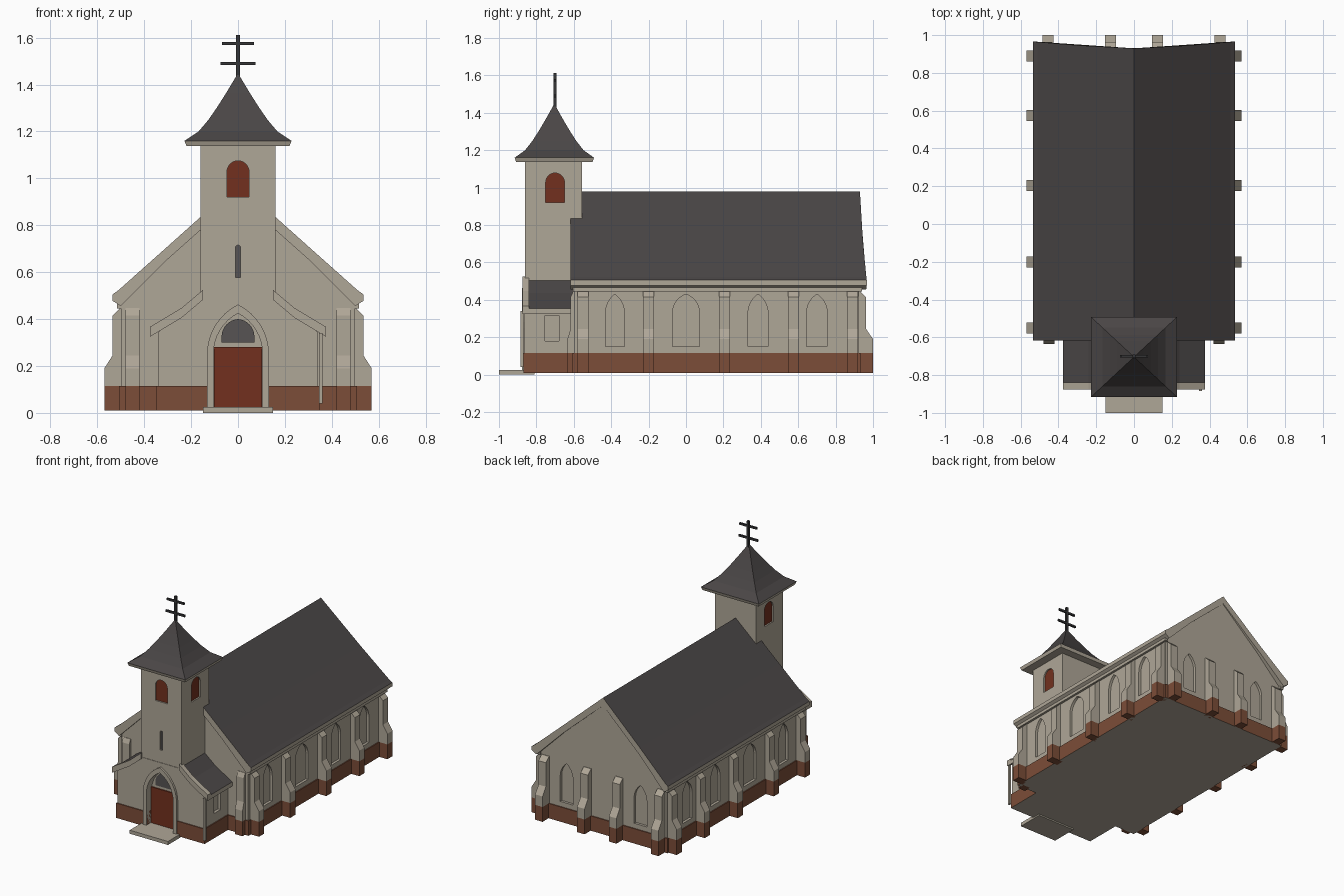
import bpy, bmesh, math
from mathutils import Matrix, Vector

if "Cube" in bpy.data.objects:
    bpy.data.objects.remove(bpy.data.objects["Cube"])


def material(name, r, g, b):
    m = bpy.data.materials.new(name)
    m.diffuse_color = (r, g, b, 1)
    m.use_nodes = True
    m.node_tree.nodes["Principled BSDF"].inputs["Base Color"].default_value = m.diffuse_color
    return m


STONE = material("cream plaster", 0.43, 0.385, 0.31)
SLATE = material("dark slate", 0.068, 0.061, 0.061)
BRICK = material("brown brick", 0.20, 0.075, 0.04)
RED = material("red painted wood", 0.17, 0.03, 0.013)
GLASS = material("grey glass", 0.095, 0.088, 0.088)
IRON = material("black iron", 0.035, 0.035, 0.037)


def make(name, bm, *mats):
    bmesh.ops.recalc_face_normals(bm, faces=bm.faces)
    me = bpy.data.meshes.new(name)
    bm.to_mesh(me)
    bm.free()
    for m in mats:
        me.materials.append(m)
    ob = bpy.data.objects.new(name, me)
    bpy.context.collection.objects.link(ob)
    return ob


def prism(name, pts, axis, a, b, *mats, matrix=None):
    """Extrude a profile: (x,z) along y, or (y,z) along x."""
    bm = bmesh.new()
    put = (lambda p, t: (p[0], t, p[1])) if axis == "y" else (lambda p, t: (t, p[0], p[1]))
    lo = [bm.verts.new(put(p, a)) for p in pts]
    hi = [bm.verts.new(put(p, b)) for p in pts]
    n = len(pts)
    bm.faces.new(lo)
    bm.faces.new(hi[::-1])
    for i in range(n):
        bm.faces.new((lo[i], hi[i], hi[(i + 1) % n], lo[(i + 1) % n]))
    if matrix:
        bm.transform(matrix)
    return make(name, bm, *mats)


def box(name, x0, x1, y0, y1, z0, z1, *mats):
    return prism(name, [(x0, z0), (x1, z0), (x1, z1), (x0, z1)], "y", y0, y1, *mats)


def mirror(half):
    return half + [(-x, z) for x, z in reversed(half) if x > 1e-6]


def arch(c, w, z0, spring, top, n=8):
    """Pointed (or round, when rise equals w) arch outline, centred on c."""
    h = top - spring
    k = (h * h - w * w) / (2 * w)
    r, end = w + k, math.atan2(h, k)
    half = [(w, z0)] + [(r * math.cos(end * i / n) - k, spring + r * math.sin(end * i / n))
                        for i in range(n)] + [(0, top)]
    return [(c + x, z) for x, z in mirror(half)]


def colour_faces(ob, rule):
    for p in ob.data.polygons:
        p.material_index = 1 if rule(p.normal) else 0


def cut(ob, cutters):
    for c in cutters:
        m = ob.modifiers.new("cut", "BOOLEAN")
        m.operation, m.solver, m.object = "DIFFERENCE", "EXACT", c
    dg = bpy.context.evaluated_depsgraph_get()
    me = bpy.data.meshes.new_from_object(ob.evaluated_get(dg))
    ob.modifiers.clear()
    ob.data = me


def remove(obs):
    for o in obs:
        bpy.data.objects.remove(o)


up = lambda n: n.z > 0.3
down = lambda n: n.z < -0.5

# Nave walls with recessed pointed windows
nave = prism("nave_walls", mirror([(0.5, 0.11), (0.5, 0.5), (0, 0.95)]), "y", -0.6, 0.925, STONE)
cutters = []
for y, w in ((-0.38, 0.05), (0, 0.072), (0.385, 0.053), (0.7, 0.055)):
    for s in (-1, 1):
        cutters.append(prism("cutter", arch(y, w, 0.15, 0.33, 0.43), "x", s * 0.482, s * 0.6))
for x in (-0.29, 0.29):
    cutters.append(prism("cutter", arch(x, 0.05, 0.15, 0.33, 0.43), "y", 0.907, 1.0))
cut(nave, cutters)
remove(cutters)
plinth = box("nave_plinth", -0.507, 0.507, -0.607, 0.932, 0.01, 0.115, BRICK, STONE)
colour_faces(plinth, down)

# Nave roof, back verge flaring out towards the eaves, and cornice
roof = prism("nave_roof", mirror([(0.5, 0.455), (0.535, 0.478), (0.535, 0.505), (0.51, 0.523),
                                  (0.3, 0.71), (0, 0.978)]) + [(-0.3, 0.655), (0, 0.922), (0.3, 0.655)],
             "y", -0.618, 0.93, STONE, SLATE)
for v in roof.data.vertices:
    if v.co.y > 0:
        v.co.y += 0.036 * (abs(v.co.x) / 0.53) ** 1.4
colour_faces(roof, up)
for s in (-1, 1):
    box("cornice", min(s * .49, s * .516), max(s * .49, s * .516), -0.605, 0.94, 0.445, 0.485, STONE)


# Stepped buttresses with brick feet
def buttress(x, y, angle, depth=0.07, w=0.029):
    mat = Matrix.Translation((x, y, 0)) @ Matrix.Rotation(math.radians(angle), 4, "Z")
    d = depth
    foot = [(d, 0.01), (d, 0.115), (-0.02, 0.115), (-0.02, 0.01)]
    shaft = [(d, 0.115), (d, 0.19), (d * 0.5, 0.245), (d * 0.5, 0.415), (0.003, 0.447),
             (-0.02, 0.447), (-0.02, 0.115)]
    # profile lies in local y, so local +y points outward
    prism("buttress_foot", foot, "x", -w, w, BRICK, matrix=mat)
    prism("buttress", shaft, "x", -w, w, STONE, matrix=mat)


for y in (-0.55, -0.2, 0.205, 0.575, 0.89):
    buttress(0.5, y, -90)
    buttress(-0.5, y, 90)
for x in (-0.455, -0.125, 0.125, 0.455):
    buttress(x, 0.925, 0, 0.075)
for x in (-0.45, 0.45):
    buttress(x, -0.6, 180, 0.034)

# Porch with a deep portal recess and small side windows
porch = prism("porch_walls", mirror([(0.34, 0.02), (0.34, 0.345), (0.24, 0.42), (0.16, 0.49)]),
              "y", -0.863, -0.59, STONE)
porch_plinth = box("porch_plinth", -0.347, 0.347, -0.87, -0.6, 0.01, 0.115, BRICK, STONE)
colour_faces(porch_plinth, down)
portal = prism("cutter", arch(0, 0.105, -0.05, 0.25, 0.425), "y", -0.82, -0.95)
sides = [box("cutter", min(s * .32, s * .4), max(s * .32, s * .4), -0.755, -0.68, 0.18, 0.315) for s in (-1, 1)]
cut(porch, [portal] + sides)
cut(porch_plinth, [portal])
remove([portal] + sides)

# Portal frame, door, fanlight and step
outer = arch(0, 0.132, 0.02, 0.25, 0.462)
inner = arch(0, 0.105, 0.02, 0.25, 0.425)
prism("portal_frame", outer + inner[::-1], "y", -0.878, -0.85, STONE)
prism("door", [(-0.102, 0.025), (0.102, 0.025), (0.102, 0.28), (-0.102, 0.28)], "y", -0.828, -0.819, RED)
prism("fanlight", arch(0, 0.07, 0.3, 0.325, 0.4), "y", -0.827, -0.819, GLASS)
box("door_step", -0.15, 0.15, -1.0, -0.81, 0, 0.025, STONE)

# Porch side roofs and front copings
for s in (-1, 1):
    top = [(0.15, 0.512), (0.24, 0.436), (0.375, 0.355)]
    for name, lift, y0, y1, thick in (("porch_roof", 0, -0.843, -0.6, 0.03),
                                      ("porch_coping", 0.012, -0.875, -0.84, 0.042)):
        prof = [(s * x, z + lift) for x, z in top] + [(s * x, z + lift - thick) for x, z in top[::-1]]
        ob = prism(name, prof, "y", y0, y1, STONE, SLATE)
        if name == "porch_roof":
            colour_faces(ob, up)
box("downpipe", 0.345, 0.36, -0.885, -0.868, 0.04, 0.34, STONE)

# Tower with belfry openings on three sides and a slit
tower = box("tower", -0.16, 0.16, -0.86, -0.556, 0.475, 1.15, STONE)
bell_f, bell_s = arch(0, 0.047, 0.92, 1.028, 1.075), arch(-0.7, 0.05, 0.92, 1.028, 1.078)
slit = arch(0, 0.011, 0.578, 0.704, 0.715)
cutters = [prism("cutter", bell_f, "y", -0.842, -0.95), prism("cutter", slit, "y", -0.845, -0.95),
           prism("cutter", bell_s, "x", 0.142, 0.3), prism("cutter", bell_s, "x", -0.142, -0.3)]
cut(tower, cutters)
remove(cutters)
prism("belfry_louvre_front", bell_f, "y", -0.85, -0.841, RED)
prism("slit_window", slit, "y", -0.85, -0.844, GLASS)
for s in (-1, 1):
    prism("belfry_louvre_side", bell_s, "x", s * 0.15, s * 0.141, RED)

# Concave pyramid spire on a pale eaves board
bm = bmesh.new()
rings = []
for r, z in ((0.22, 1.138), (0.228, 1.16), (0.168, 1.2), (0.126, 1.25), (0.09, 1.302),
             (0.05, 1.365), (0.005, 1.44)):
    rings.append([bm.verts.new((a * r, -0.704 + b * r * 0.93, z))
                  for a, b in ((-1, -1), (1, -1), (1, 1), (-1, 1))])
bm.faces.new(rings[0])
bm.faces.new(rings[-1])
for lo, hi in zip(rings, rings[1:]):
    for i in range(4):
        bm.faces.new((lo[i], lo[(i + 1) % 4], hi[(i + 1) % 4], hi[i]))
spire = make("spire_roof", bm, STONE, SLATE)
colour_faces(spire, up)

# Double-barred cross
box("cross_post", -0.008, 0.008, -0.708, -0.692, 1.41, 1.612, IRON)
for z, w in ((1.49, 0.075), (1.575, 0.068)):
    box("cross_bar", -w, w, -0.706, -0.694, z - 0.007, z + 0.007, IRON)
